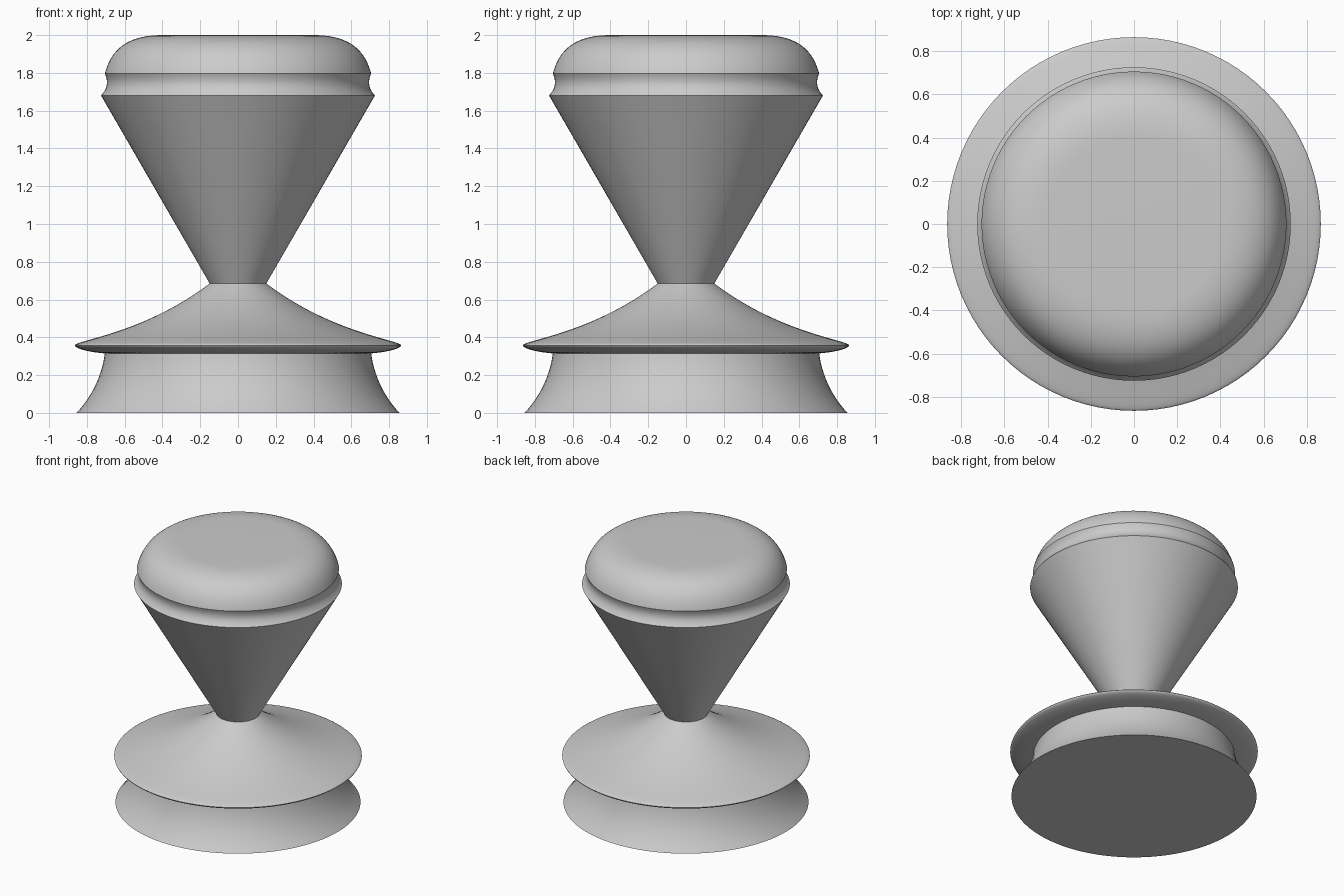
import bpy
import bmesh
import math
from mathutils import Vector
from mathutils.geometry import interpolate_bezier

SEGMENTS = 96

cube = bpy.data.objects.get("Cube")
if cube:
    bpy.data.objects.remove(cube)

grey = bpy.data.materials.new("plain grey")
grey.use_nodes = True
colour = (0.6, 0.6, 0.6, 1)
grey.diffuse_color = colour
grey.node_tree.nodes["Principled BSDF"].inputs["Base Color"].default_value = colour


def curve(start, handle_a, handle_b, end, steps=14):
    """Bezier profile section as (radius, height) points."""
    pts = [Vector((p[0], p[1], 0)) for p in (start, handle_a, handle_b, end)]
    return [(p.x, p.y) for p in interpolate_bezier(*pts, steps)]


def lathe(name, profile, cap_bottom=False, cap_top=False):
    """Spin a profile, listed from bottom to top, around the z axis."""
    bm = bmesh.new()
    rings = []
    for r, z in profile:
        rings.append([bm.verts.new((r * math.cos(a), r * math.sin(a), z))
                      for a in (math.tau * i / SEGMENTS for i in range(SEGMENTS))])
    for low, high in zip(rings, rings[1:]):
        for i in range(SEGMENTS):
            j = (i + 1) % SEGMENTS
            bm.faces.new((low[i], low[j], high[j], high[i]))
    if cap_bottom:
        bm.faces.new(rings[0][::-1])
    if cap_top:
        bm.faces.new(rings[-1])
    mesh = bpy.data.meshes.new(name)
    bm.to_mesh(mesh)
    bm.free()
    mesh.materials.append(grey)
    obj = bpy.data.objects.new(name, mesh)
    bpy.context.collection.objects.link(obj)
    bpy.ops.object.select_all(action="DESELECT")
    obj.select_set(True)
    bpy.context.view_layer.objects.active = obj
    bpy.ops.object.shade_smooth_by_angle(angle=math.radians(35))
    return obj


# Flared foot, closed underneath
lathe("foot", curve((0.855, 0), (0.77, 0.09), (0.72, 0.2), (0.705, 0.315)), cap_bottom=True)

# Thin flange: shallow underside, rounded rim, concave slope up to the waist
underside = curve((0.705, 0.315), (0.78, 0.32), (0.865, 0.34), (0.864, 0.358), 10)
slope = curve((0.864, 0.358), (0.86, 0.385), (0.5, 0.42), (0.15, 0.685), 24)
lathe("flange", underside + slope[1:])

# Straight cone body
lathe("cone_body", [(0.15, 0.685), (0.725, 1.68)])

# Concave neck groove
lathe("neck_groove", curve((0.725, 1.68), (0.685, 1.725), (0.69, 1.76), (0.705, 1.797)))

# Rounded cap with a flat top
lathe("cap", curve((0.705, 1.797), (0.67, 1.93), (0.58, 2.0), (0.4, 2.0), 20), cap_top=True)
